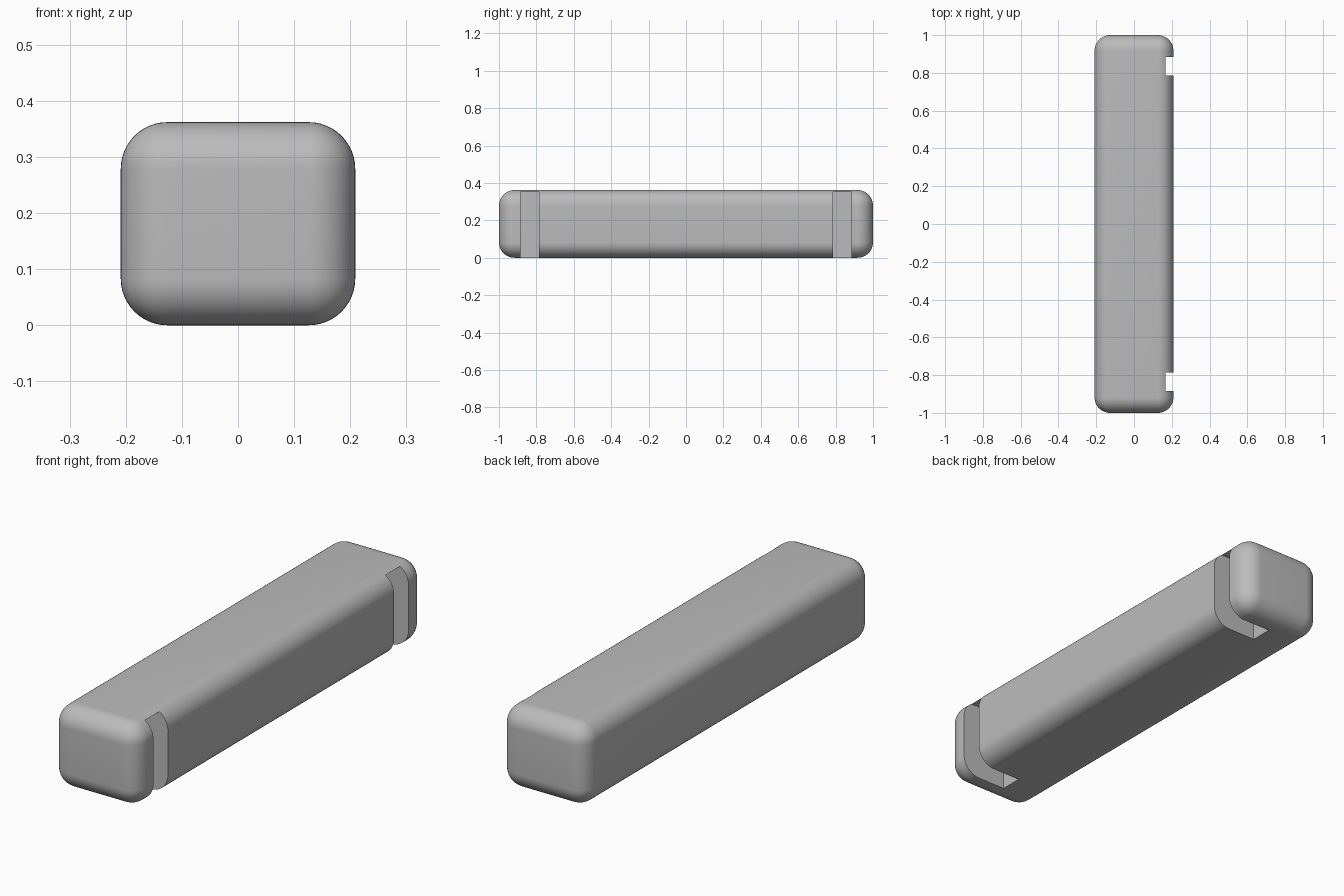
import bpy
import math

default_cube = bpy.data.objects.get("Cube")
if default_cube:
    bpy.data.objects.remove(default_cube, do_unlink=True)

WIDTH, LENGTH, HEIGHT = 0.418, 2.0, 0.362
RADIUS = 0.083

grey = bpy.data.materials.new("light_grey")
grey.use_nodes = True
colour = (0.5, 0.5, 0.5, 1.0)
grey.diffuse_color = colour
grey.node_tree.nodes["Principled BSDF"].inputs["Base Color"].default_value = colour


def box(name, low, high):
    """Box between two opposite corners."""
    centre = [(a + b) / 2 for a, b in zip(low, high)]
    bpy.ops.mesh.primitive_cube_add(size=1, location=centre)
    obj = bpy.context.object
    obj.name = name
    obj.scale = [b - a for a, b in zip(low, high)]
    bpy.ops.object.transform_apply(location=True, rotation=False, scale=True)
    obj.data.materials.append(grey)
    return obj


def apply_modifier(obj, modifier):
    bpy.ops.object.select_all(action="DESELECT")
    obj.select_set(True)
    bpy.context.view_layer.objects.active = obj
    bpy.ops.object.modifier_apply(modifier=modifier.name)


# Rounded bar
bar = box("bar", (-WIDTH / 2, -LENGTH / 2, 0), (WIDTH / 2, LENGTH / 2, HEIGHT))
bevel = bar.modifiers.new("rounded_edges", "BEVEL")
bevel.width = RADIUS
bevel.segments = 12
apply_modifier(bar, bevel)

# Two slots, open to the left side and the underside
for side in (-1, 1):
    y = side * 0.835
    cutter = box("slot_cutter", (-0.012, y - 0.05, -0.1), (0.4, y + 0.05, 0.351))
    cut = bar.modifiers.new("slot", "BOOLEAN")
    cut.operation = "DIFFERENCE"
    cut.solver = "EXACT"
    cut.object = cutter
    apply_modifier(bar, cut)
    bpy.data.objects.remove(cutter, do_unlink=True)

bpy.ops.object.shade_smooth_by_angle(angle=math.radians(30))
